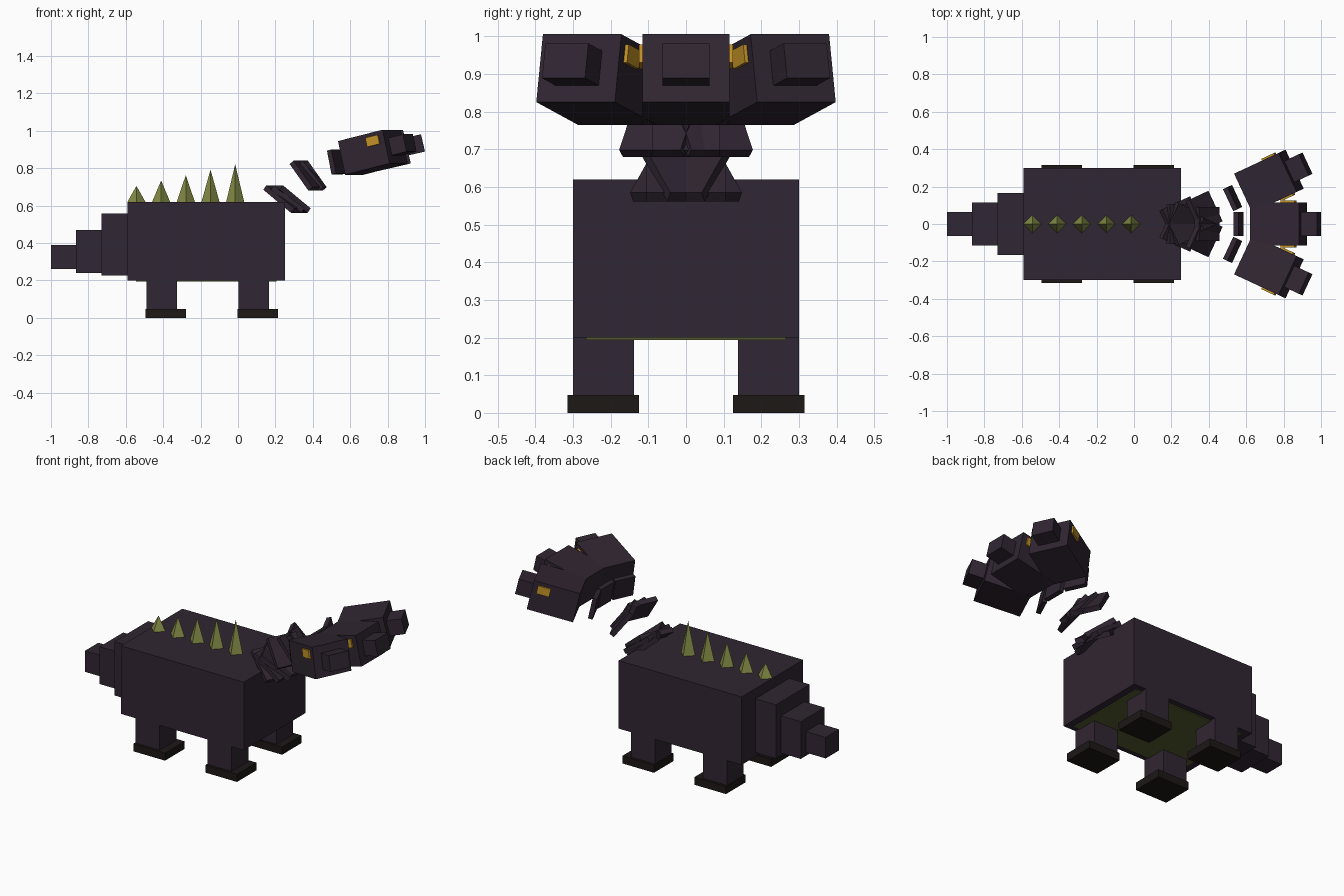
import bpy, bmesh
from math import radians
from mathutils import Matrix

if "Cube" in bpy.data.objects:
    bpy.data.objects.remove(bpy.data.objects["Cube"])


def mat(name, rgb):
    m = bpy.data.materials.new(name)
    m.diffuse_color = (*rgb, 1)
    m.use_nodes = True
    m.node_tree.nodes["Principled BSDF"].inputs["Base Color"].default_value = m.diffuse_color
    return m


HIDE = mat("dark_hide", (0.030, 0.019, 0.032))
HOOF = mat("foot_brown", (0.012, 0.009, 0.008))
OLIVE = mat("olive", (0.23, 0.26, 0.06))
BELLY = mat("belly_olive", (0.10, 0.11, 0.03))
GOLD = mat("eye_gold", (0.55, 0.29, 0.02))


def finish(name, bm, m):
    me = bpy.data.meshes.new(name)
    bm.to_mesh(me)
    bm.free()
    me.materials.append(m)
    ob = bpy.data.objects.new(name, me)
    bpy.context.collection.objects.link(ob)
    return ob


def box(name, size, m, frame):
    """Box of the given size, centred in a transform frame."""
    bm = bmesh.new()
    bmesh.ops.create_cube(bm, size=1, matrix=frame @ Matrix.Diagonal((*size, 1)))
    return finish(name, bm, m)


def block(name, x, y, z, m):
    """Axis-aligned box from (min, max) ranges."""
    r = (x, y, z)
    mid = Matrix.Translation([(a + b) / 2 for a, b in r])
    return box(name, [b - a for a, b in r], m, mid)


# Torso and belly plate
block("body", (-0.59, 0.25), (-0.30, 0.30), (0.20, 0.62), HIDE)
block("belly_plate", (-0.545, 0.205), (-0.265, 0.265), (0.194, 0.202), BELLY)

# Stepped tail
block("tail_base", (-0.73, -0.59), (-0.165, 0.165), (0.225, 0.557), HIDE)
block("tail_middle", (-0.865, -0.73), (-0.115, 0.115), (0.24, 0.47), HIDE)
block("tail_tip", (-1.0, -0.865), (-0.065, 0.065), (0.26, 0.39), HIDE)

# Legs and feet
for end, x in (("rear", -0.49), ("front", 0.002)):
    for side, s in (("left", 1), ("right", -1)):
        ys = sorted((s * 0.138, s * 0.30))
        block(f"{end}_{side}_leg", (x, x + 0.165), ys, (0.045, 0.20), HIDE)
        ys = sorted((s * 0.125, s * 0.315))
        block(f"{end}_{side}_foot", (x - 0.004, x + 0.212), ys, (0, 0.047), HOOF)

# Back spikes, growing towards the neck
for i in range(5):
    h = 0.085 + 0.029 * i
    bm = bmesh.new()
    bmesh.ops.create_cone(bm, cap_ends=True, segments=4, radius1=0.048, radius2=0, depth=h,
                          matrix=Matrix.Translation((-0.543 + 0.132 * i, 0, 0.62 + h / 2)))
    finish(f"back_spike_{i + 1}", bm, OLIVE)


# Three fanned necks and heads sharing one pivot
def frame(yaw, r, z, pitch):
    return (Matrix.Translation((0.23, 0, 0)) @ Matrix.Rotation(radians(yaw), 4, 'Z')
            @ Matrix.Translation((r, 0, z)) @ Matrix.Rotation(radians(-pitch), 4, 'Y'))


# distance, height, pitch, thickness, width, length
PLATES = [(0.035, 0.635, 53, 0.03, 0.21, 0.205),
          (0.16, 0.76, 38, 0.03, 0.18, 0.18),
          (0.328, 0.833, 12, 0.027, 0.13, 0.13)]
for side, yaw in (("right", -25), ("middle", 0), ("left", 25)):
    for i, (r, z, p, t, w, h) in enumerate(PLATES):
        box(f"{side}_neck_plate_{i + 1}", (t, w, h), HIDE, frame(yaw, r, z, p))
    f = frame(yaw, 0.542, 0.885, 13)
    box(f"{side}_head", (0.269, 0.23, 0.185), HIDE, f)
    box(f"{side}_snout", (0.0915, 0.126, 0.095), HIDE, f @ Matrix.Translation((0.177, 0, 0)))
    for s in (-1, 1):
        box(f"{side}_head_eye_{'left' if s > 0 else 'right'}", (0.075, 0.02, 0.05), GOLD,
            f @ Matrix.Translation((0.067, s * 0.115, 0.047)))
